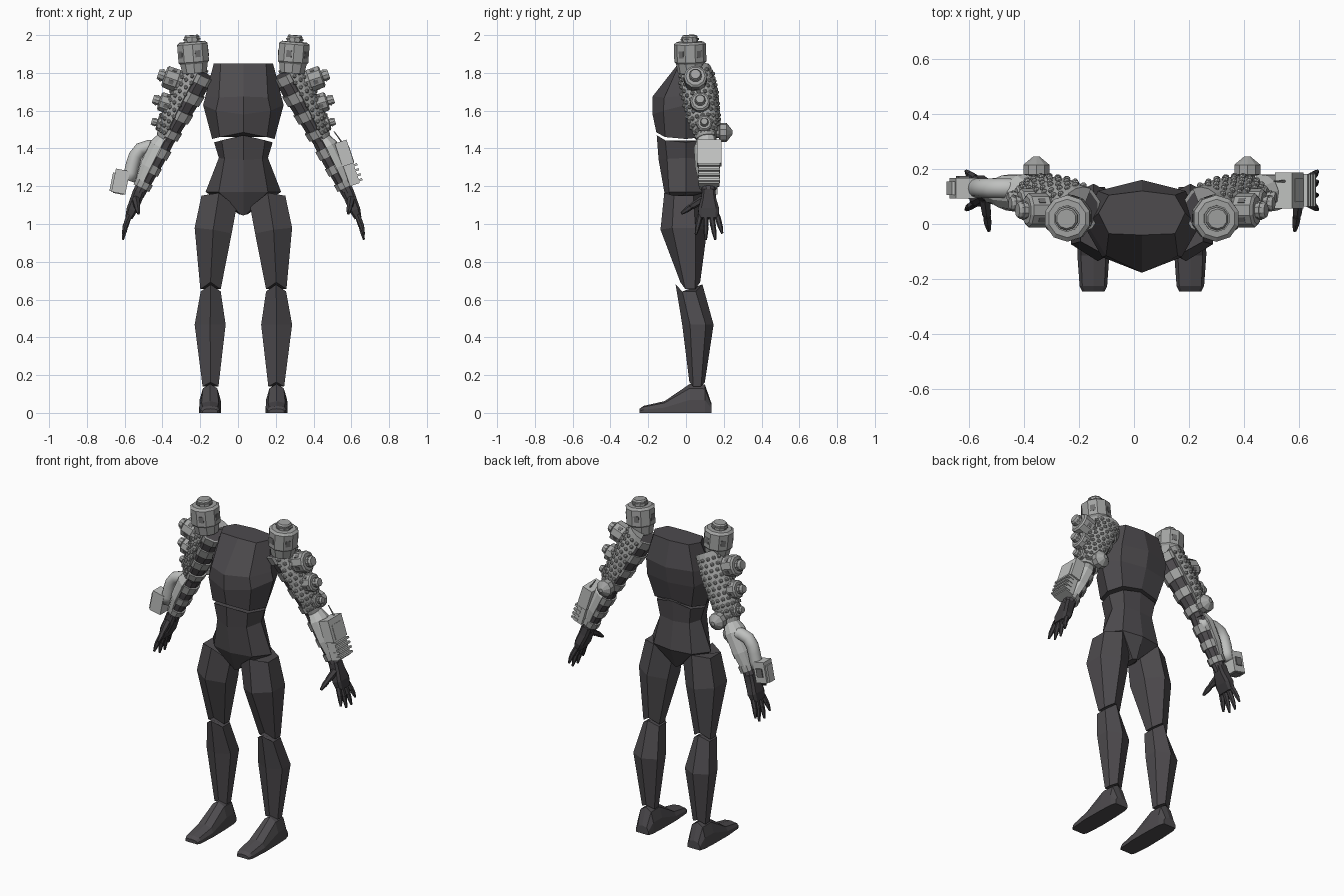
import bpy, bmesh, math
from mathutils import Vector as V, Matrix

if "Cube" in bpy.data.objects:
    bpy.data.objects.remove(bpy.data.objects["Cube"])

CX = 0.0285  # centre line of the body; parts are given as distance from it


def colour(name, r, g, b):
    m = bpy.data.materials.new(name)
    m.diffuse_color = (r, g, b, 1)
    m.use_nodes = True
    m.node_tree.nodes["Principled BSDF"].inputs["Base Color"].default_value = m.diffuse_color
    return m


BODY = colour("dark body", .075, .07, .076)
HAND = colour("black glove", .05, .047, .051)
METAL = colour("grey metal", .36, .365, .36)
LIGHT = colour("light grey shell", .52, .53, .52)
SLOT = colour("dark slot", .16, .16, .16)


def finish(bm, name, mats, side=1, smooth=False):
    bm.transform(Matrix.Translation((CX, 0, 0)) @ Matrix.Diagonal((side, 1, 1, 1)))
    bmesh.ops.recalc_face_normals(bm, faces=bm.faces)
    me = bpy.data.meshes.new(name)
    bm.to_mesh(me)
    bm.free()
    for m in mats:
        me.materials.append(m)
    for p in me.polygons:
        p.use_smooth = smooth
    ob = bpy.data.objects.new(name, me)
    bpy.context.collection.objects.link(ob)
    return ob


def loft(bm, rings, mi=0):
    vs = [[bm.verts.new(p) for p in r] for r in rings]
    n = len(vs[0])
    fs = [bm.faces.new(vs[0]), bm.faces.new(vs[-1])]
    for a, b in zip(vs, vs[1:]):
        for i in range(n):
            j = (i + 1) % n
            fs.append(bm.faces.new((a[i], a[j], b[j], b[i])))
    for f in fs:
        f.material_index = mi


def frame(d):
    d = V(d).normalized()
    ref = V((1, 0, 0)) if abs(d.x) < .8 else V((0, 0, 1))
    u = (ref - d * ref.dot(d)).normalized()
    return d, u, d.cross(u)


def tube(bm, pts, radii, n=10, mi=0, squash=1.0):
    d, u, v = frame(V(pts[-1]) - V(pts[0]))
    rings = []
    for p, r in zip(pts, radii):
        rings.append([V(p) + u * r * math.cos(a) * squash + v * r * math.sin(a)
                      for a in (2 * math.pi * (k + .5) / n for k in range(n))])
    loft(bm, rings, mi)


def box(bm, c, axis, size, mi=0):
    # size = (across, depth in y, along axis)
    d, u, v = frame(axis)
    m = Matrix((u, v, d)).transposed().to_4x4() @ Matrix.Diagonal((*size, 1))
    r = bmesh.ops.create_cube(bm, size=1, matrix=Matrix.Translation(c) @ m)
    for f in {f for w in r['verts'] for f in w.link_faces}:
        f.material_index = mi


def half(pts):  # mirror a front-to-back half ring to a full one
    return [V(p) for p in pts] + [V((-x, y, z)) for x, y, z in reversed(pts) if x > 1e-4]


# torso
bm = bmesh.new()
loft(bm, [half(r) for r in (
    [(0, -.04, 1.85), (.12, -.035, 1.85), (.157, .04, 1.85), (.12, .105, 1.85), (0, .12, 1.85)],
    [(0, -.177, 1.675), (.13, -.115, 1.67), (.2, .0, 1.68), (.16, .12, 1.7), (0, .16, 1.7)],
    [(0, -.177, 1.58), (.145, -.12, 1.6), (.213, .0, 1.63), (.16, .11, 1.6), (0, .14, 1.6)],
    [(0, -.157, 1.485), (.125, -.11, 1.46), (.165, 0, 1.45), (.125, .085, 1.46), (0, .1, 1.48)])])
finish(bm, "chest", [BODY])

# waist and hips with pointed lower edge
bm = bmesh.new()
loft(bm, [half(r) for r in (
    [(0, -.155, 1.47), (.115, -.11, 1.443), (.155, 0, 1.432), (.115, .08, 1.443), (0, .09, 1.465)],
    [(0, -.145, 1.34), (.1, -.1, 1.345), (.13, 0, 1.35), (.1, .07, 1.345), (0, .085, 1.34)],
    [(0, -.115, 1.17), (.13, -.09, 1.17), (.2, 0, 1.17), (.13, .09, 1.17), (0, .11, 1.17)],
    [(0, -.07, 1.045), (.015, -.05, 1.05), (.02, 0, 1.05), (.015, .04, 1.05), (0, .06, 1.045)])])
finish(bm, "hips", [BODY])


def leg_ring(xi, xo, yf, yb, zi, zm, zo):
    c, w, ym = (xi + xo) / 2, (yb - yf) * .25, (yf + yb) / 2
    return [(c, yf, zm), (xo, ym - w, zo), (xo, ym + w, zo), (c, yb, zm), (xi, ym + w, zi), (xi, ym - w, zi)]


# arm axis points
SH, EL, WR = V((.225, .05, 1.8)), V((.415, .11, 1.44)), V((.56, .12, 1.15))


def banded_limb(name, side, a, b, r0, r1, bands, squash=1):
    bm = bmesh.new()
    tube(bm, [a, a.lerp(b, .35), b], [r0, r0 * .6 + r1 * .4 + .006, r1], 10)
    for t0, t1 in bands:
        rr = [(r0 + (r1 - r0) * t) + .012 for t in (t0, t1)]
        tube(bm, [a.lerp(b, t0), a.lerp(b, t1)], rr, 10, 1)
    finish(bm, name, [BODY, METAL], side)


def shell(bm, a, b, ts, rs, a0, a1, n=9):  # part-turn cover round a limb
    d, u, v = frame(b - a)
    rings = []
    for t, r in zip(ts, rs):
        p = a.lerp(b, t)
        rings.append([p] + [p + (u * math.cos(q) + v * math.sin(q)) * r for q in
                            (math.radians(a0 + (a1 - a0) * k / n) for k in range(n + 1))])
    loft(bm, rings)


def canister(name, side, base, axis, r, length, hub, n=10):
    d, u, v = frame(axis)
    base = V(base)
    P = lambda t: base + d * t
    bm = bmesh.new()
    L = length
    tube(bm, [P(0), P(L * .3), P(L * .36), P(L * .93), P(L)], [r * .8, r * .9, r, r, r * .82], n)
    tube(bm, [P(L * .9), P(L + hub * .75), P(L + hub)], [r * .5, r * .5, r * .42], n)
    tube(bm, [P(L + hub * .25), P(L + hub * .5)], [r * .57, r * .57], n)
    for k in range(0, n, 2):  # slots let into the sides
        q = 2 * math.pi * (k + 1) / n
        o = u * math.cos(q) + v * math.sin(q)
        c = P(L * .62) + o * r * math.cos(math.pi / n)
        w = d.cross(o) * r * .17
        h = d * L * .11
        loft(bm, [[c + o * e + w + h, c + o * e - w + h, c + o * e - w - h, c + o * e + w - h]
                  for e in (-.004, .002)], 1)
    finish(bm, name, [METAL, SLOT], side)


for side, tag in ((1, "left"), (-1, "right")):
    # legs
    bm = bmesh.new()
    loft(bm, [leg_ring(.036, .222, -.115, .09, 1.09, 1.165, 1.15),
              leg_ring(.062, .258, -.135, .112, .95, .97, .98),
              leg_ring(.12, .228, -.03, .075, .655, .692, .655)])
    finish(bm, tag + " thigh", [BODY], side)
    bm = bmesh.new()
    loft(bm, [leg_ring(.12, .226, -.055, .087, .643, .68, .643),
              leg_ring(.094, .258, -.02, .146, .467, .467, .467),
              leg_ring(.132, .216, .018, .1, .14, .163, .14)])
    finish(bm, tag + " shin", [BODY], side)
    bm = bmesh.new()
    loft(bm, [[(.176 - b, y, 0), (.176 - b, y, z * .45), (.176 - t, y, z * .85), (.176, y, z),
               (.176 + t, y, z * .85), (.176 + b, y, z * .45), (.176 + b, y, 0)]
              for y, b, t, z in ((.135, .042, .03, .05), (.1, .052, .036, .15), (.02, .056, .038, .153),
                                 (-.114, .058, .045, .062), (-.225, .05, .04, .037), (-.245, .04, .03, .022))])
    finish(bm, tag + " foot", [BODY], side)

    # banded arms
    banded_limb(tag + " upper arm", side, SH, EL, .075, .048,
                ((.0, .12), (.26, .4), (.54, .67), (.82, .93)))
    banded_limb(tag + " forearm", side, EL, WR, .05, .034, ((.12, .28), (.44, .58), (.74, .86)))

    # studded outer cover of the upper arm
    bm = bmesh.new()
    ts, rs = (-.04, .3, .7, .97), (.088, .096, .085, .055)
    shell(bm, SH, EL, ts, rs, -115, 75)
    finish(bm, tag + " arm cover", [METAL], side)
    bm = bmesh.new()
    d, u, v = frame(EL - SH)
    for i in range(11):
        t = .06 + i * .083
        k = 0 if t < .3 else 1 if t < .7 else 2
        r = rs[k] + (rs[k + 1] - rs[k]) * (t - ts[k]) / (ts[k + 1] - ts[k])
        for j in range(9):
            q = math.radians(-108 + j * 21.5 + (i % 2) * 9)
            c = SH.lerp(EL, t) + (u * math.cos(q) + v * math.sin(q)) * r
            bmesh.ops.create_icosphere(bm, subdivisions=1, radius=.0125, matrix=Matrix.Translation(c))
    finish(bm, tag + " studs", [METAL], side)

    # canisters on shoulder and arm, elbow knob
    canister(tag + " shoulder canister", side, (.258, .025, 1.80), (.08, -.03, 1), .085, .165, .035)
    canister(tag + " upper canister", side, (.31, .05, 1.745), (.95, 0, .33), .062, .115, .035)
    canister(tag + " middle canister", side, (.345, .075, 1.62), (.95, 0, .3), .053, .105, .035)
    canister(tag + " lower canister", side, (.375, .097, 1.515), (.95, 0, .25), .042, .085, .03)
    bm = bmesh.new()
    tube(bm, [(.383, .12, 1.485), (.383, .175, 1.485), (.383, .18, 1.485), (.383, .215, 1.485), (.383, .245, 1.485)],
         [.03, .03, .05, .05, .012], 10)
    finish(bm, tag + " elbow knob", [METAL], side)

    # light outer cover of the forearm
    bm = bmesh.new()
    shell(bm, EL, WR, (-.08, .12, .5, .86), (.045, .07, .066, .042), -100, 85, 6)
    finish(bm, tag + " forearm cover", [LIGHT], side)

    # hand: palm, four fingers, thumb
    bm = bmesh.new()
    loft(bm, [[(x + sx * tx, .12 + sy * wy, z + sx * tx * .3) for sx, sy in
               ((-1, -.7), (-.6, -1), (.6, -1), (1, -.7), (1, .7), (.6, 1), (-.6, 1), (-1, .7))]
              for x, z, tx, wy in ((.552, 1.175, .03, .034), (.568, 1.13, .03, .04),
                                   (.59, 1.075, .028, .056), (.607, 1.03, .018, .05))])
    for y0, y1, z1 in ((.165, .192, .95), (.135, .155, .917), (.104, .105, .917), (.075, .052, .945)):
        a, c = V((.603, y0, 1.045)), V((.638, y1, z1))
        m = a.lerp(c, .5) + V((.004, 0, 0))
        tube(bm, [a, a.lerp(m, .85), m], [.015, .015, .011], 6)
        tube(bm, [m.lerp(a, .06), m.lerp(c, .3), c], [.014, .013, .006], 6)
    a, m, c = V((.57, .09, 1.13)), V((.562, .025, 1.09)), V((.555, -.025, 1.055))
    tube(bm, [a, a.lerp(m, .8), m], [.022, .018, .013], 6)
    tube(bm, [m, m.lerp(c, .4), c], [.016, .015, .007], 6)
    finish(bm, tag + " hand", [HAND], side)

# bent pipe on the right forearm
path = [(.40, 1.38), (.45, 1.405), (.5, 1.41), (.545, 1.395), (.572, 1.36), (.585, 1.32), (.597, 1.27), (.61, 1.23)]
bm = bmesh.new()
rings = []
for i, (x, z) in enumerate(path):
    p, q = path[max(i - 1, 0)], path[min(i + 1, len(path) - 1)]
    d = V((q[0] - p[0], 0, q[1] - p[1])).normalized()
    w = V((-d.z, 0, d.x))
    rings.append([V((x, .13, z)) + (w * math.cos(a) + V((0, math.sin(a), 0))) * .036
                  for a in (math.tau * k / 14 for k in range(14))])
loft(bm, rings)
finish(bm, "forearm pipe", [LIGHT], -1, True)

# nozzle at the end of the pipe
bm = bmesh.new()
ax = V((.2, 0, -1)).normalized()
c = V((.65, .13, 1.225))
box(bm, c, ax, (.075, .075, .125))
box(bm, c + V((.03, 0, -.005)), ax, (.04, .05, .10))
box(bm, c + ax * .062, ax, (.055, .055, .01), 1)
box(bm, c + V((0, .04, 0)), ax, (.04, .008, .05), 1)
finish(bm, "nozzle", [LIGHT, SLOT], -1)

# armoured box on the left forearm, with ribs and a thin spike
bm = bmesh.new()
ax = V((.33, 0, -1)).normalized()
box(bm, (.535, .122, 1.375), ax, (.065, .13, .13))
box(bm, (.57, .122, 1.27), ax, (.055, .11, .13))
for k in range(4):
    box(bm, V((.582, .122, 1.31)) + ax * k * .028, ax, (.045, .118, .012))
box(bm, (.568, .122, 1.37), ax, (.01, .085, .09))
tube(bm, [(.545, .155, 1.40), (.48, .155, 1.49)], [.006, .003], 6, 1)
finish(bm, "forearm box", [LIGHT, METAL], 1)
